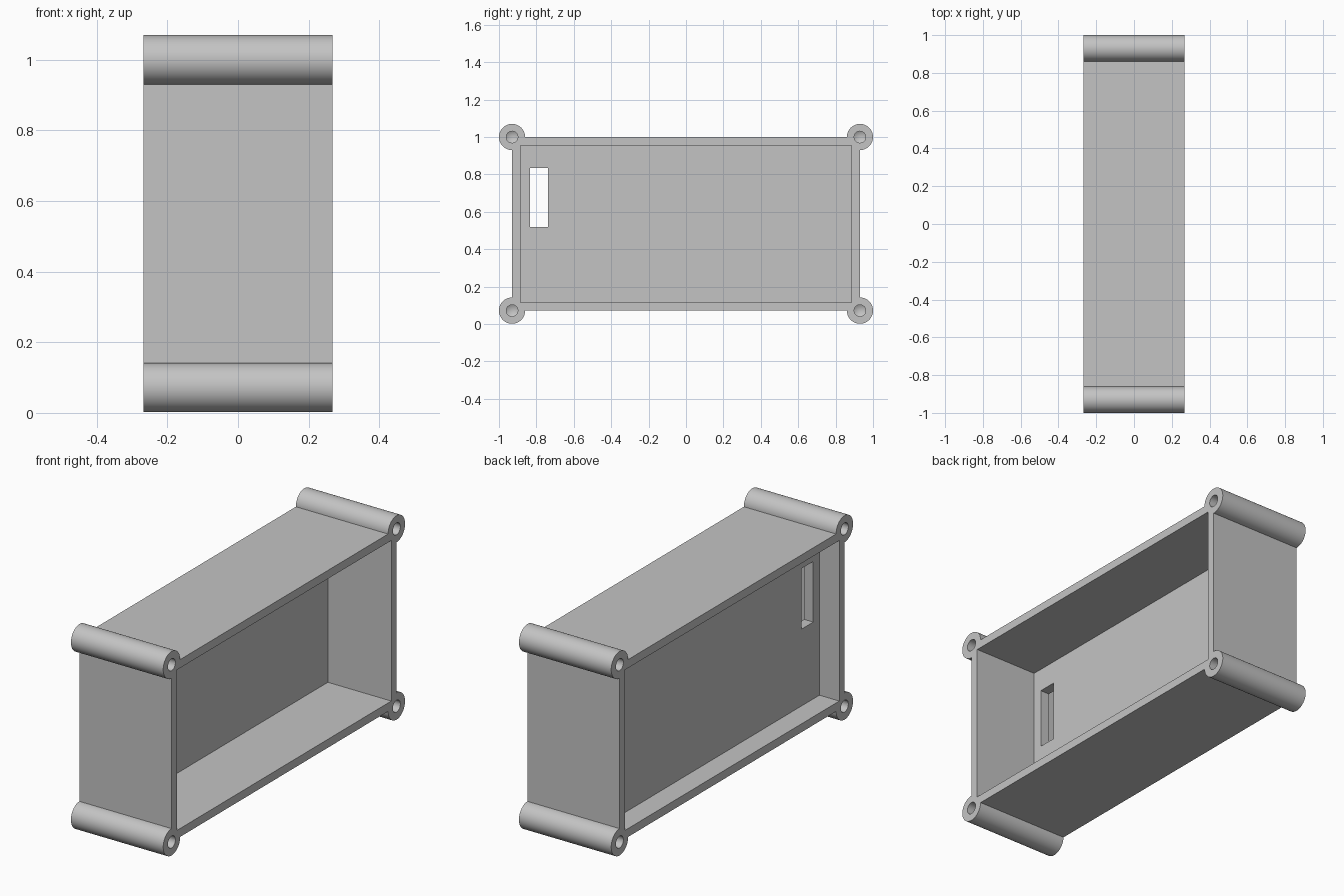
import bpy, bmesh
from math import pi
from mathutils import Matrix, Vector

if "Cube" in bpy.data.objects:
    bpy.data.objects.remove(bpy.data.objects["Cube"], do_unlink=True)

HALF_X = 0.267             # half depth of the case
HALF_Y = 0.93              # outer wall, also the post centres
Z_LOW, Z_HIGH = 0.072, 1.0
WALL = 0.044
PANEL = (-0.152, -0.10)    # inner panel between the two open sides

grey = bpy.data.materials.new("light grey plastic")
grey.use_nodes = True
colour = (0.55, 0.55, 0.55, 1)
grey.diffuse_color = colour
grey.node_tree.nodes["Principled BSDF"].inputs["Base Color"].default_value = colour


def to_object(name, bm):
    bmesh.ops.recalc_face_normals(bm, faces=bm.faces)
    mesh = bpy.data.meshes.new(name)
    bm.to_mesh(mesh)
    bm.free()
    mesh.materials.append(grey)
    obj = bpy.data.objects.new(name, mesh)
    bpy.context.collection.objects.link(obj)
    return obj


def box(name, xs, ys, zs):
    low, high = (Vector(c) for c in zip(xs, ys, zs))
    bm = bmesh.new()
    bmesh.ops.create_cube(bm, size=1)
    for v in bm.verts:
        v.co = (low + high) / 2 + v.co * (high - low)
    return to_object(name, bm)


def rod(name, radius, x0, x1, y, z, sides, tip=0):
    # cylinder along x, with an optional drill point at x1
    bm = bmesh.new()
    bmesh.ops.create_cone(bm, cap_ends=True, segments=sides, radius1=radius,
                          radius2=radius, depth=abs(x1 - x0))
    turn = Matrix.Rotation(pi / 2 if x1 > x0 else -pi / 2, 4, 'Y')
    bm.transform(Matrix.Translation(((x0 + x1) / 2, y, z)) @ turn)
    if tip:
        end = [f for f in bm.faces if abs(f.calc_center_median().x - x1) < 1e-4]
        centre = bmesh.ops.poke(bm, faces=end)["verts"][0]
        centre.co.x += tip if x1 > x0 else -tip
    return to_object(name, bm)


def combine(target, other, operation):
    mod = target.modifiers.new(operation.lower(), 'BOOLEAN')
    mod.operation = operation
    mod.solver = 'EXACT'
    mod.object = other
    bpy.context.view_layer.objects.active = target
    bpy.ops.object.modifier_apply(modifier=mod.name)
    bpy.data.objects.remove(other, do_unlink=True)


# Outer block with a screw post on each long corner
case = box("enclosure_case", (-HALF_X, HALF_X), (-HALF_Y, HALF_Y), (Z_LOW, Z_HIGH))
corners = [(y, z) for y in (-HALF_Y, HALF_Y) for z in (Z_LOW, Z_HIGH)]
for y, z in corners:
    combine(case, rod("screw_post", 0.07, -HALF_X, HALF_X, y, z, 64), 'UNION')

# Deep cavity on one side, shallow recess on the other
inner_y = (-HALF_Y + WALL, HALF_Y - WALL)
inner_z = (Z_LOW + WALL, Z_HIGH - WALL)
for xs in ((PANEL[1], 0.5), (-0.5, PANEL[0])):
    combine(case, box("cavity_cutter", xs, inner_y, inner_z), 'DIFFERENCE')

# Slot through the inner panel
combine(case, box("slot_cutter", (-0.2, 0), (-0.835, -0.738), (0.518, 0.835)), 'DIFFERENCE')

# Blind screw holes at both ends of each post
for y, z in corners:
    for side in (-1, 1):
        hole = rod("hole_cutter", 0.031, side * 0.3, side * 0.08, y, z, 32, tip=0.018)
        combine(case, hole, 'DIFFERENCE')

# One colour, smooth posts with sharp edges
case.data.materials.clear()
case.data.materials.append(grey)
for face in case.data.polygons:
    face.material_index = 0
bpy.ops.object.select_all(action='DESELECT')
case.select_set(True)
bpy.context.view_layer.objects.active = case
bpy.ops.object.shade_smooth_by_angle()
